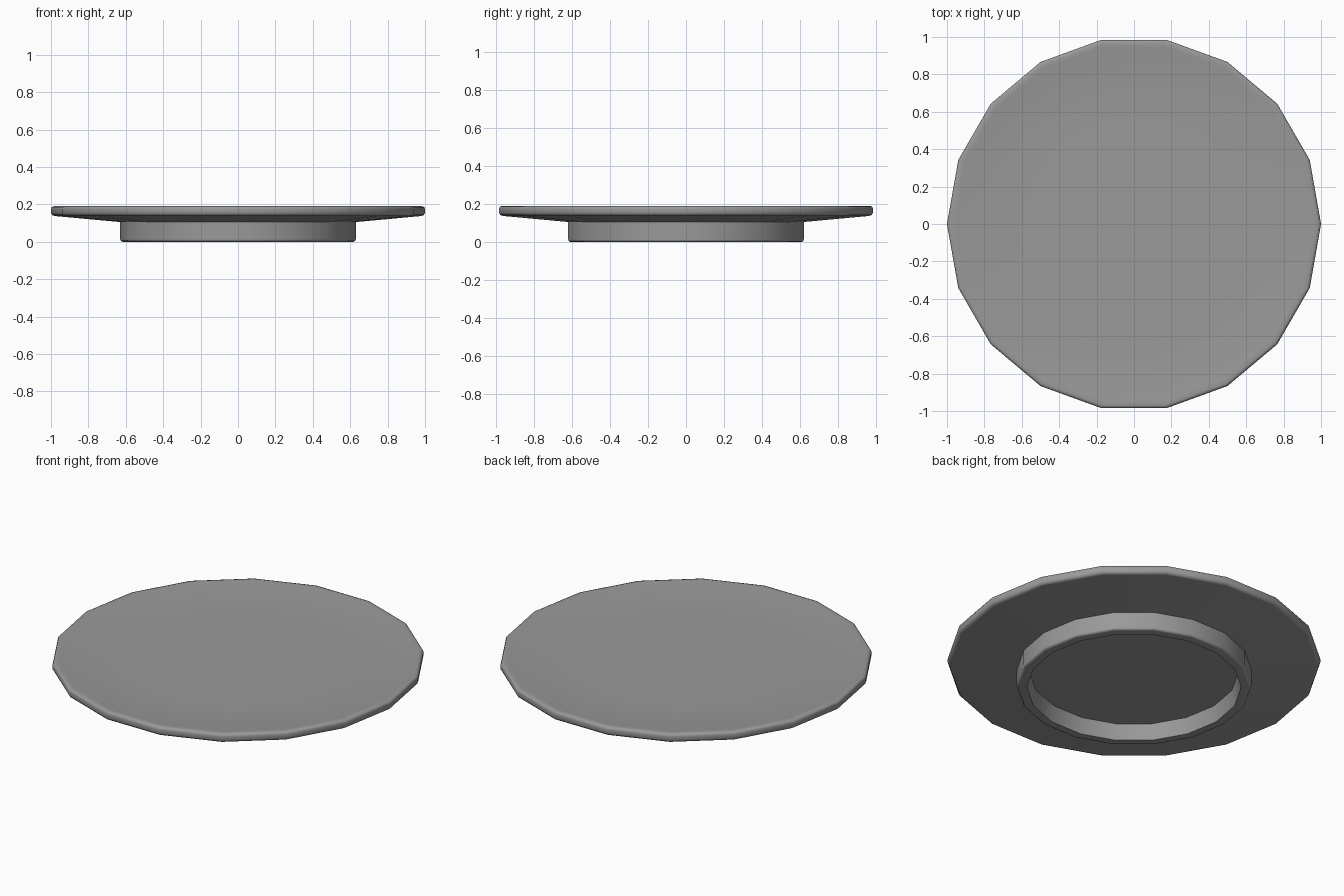
import bpy, bmesh, math

if "Cube" in bpy.data.objects:
    bpy.data.objects.remove(bpy.data.objects["Cube"])

SIDES = 18

grey = bpy.data.materials.new("dark_grey")
grey.diffuse_color = (0.32, 0.32, 0.32, 1)
grey.use_nodes = True
grey.node_tree.nodes["Principled BSDF"].inputs["Base Color"].default_value = grey.diffuse_color


def lathe(name, profile):
    """Turn a (radius, z) profile into a closed ring-by-ring solid, capped at both ends."""
    bm = bmesh.new()
    rings = []
    for r, z in profile:
        rings.append([bm.verts.new((r * math.cos(2 * math.pi * i / SIDES),
                                    r * math.sin(2 * math.pi * i / SIDES), z))
                      for i in range(SIDES)])
    for a, b in zip(rings, rings[1:]):
        for i in range(SIDES):
            j = (i + 1) % SIDES
            bm.faces.new((a[i], a[j], b[j], b[i]))
    bm.faces.new(rings[0])
    bm.faces.new(rings[-1])
    bmesh.ops.recalc_face_normals(bm, faces=bm.faces)
    mesh = bpy.data.meshes.new(name)
    bm.to_mesh(mesh)
    bm.free()
    mesh.materials.append(grey)
    obj = bpy.data.objects.new(name, mesh)
    bpy.context.collection.objects.link(obj)
    bpy.ops.object.select_all(action='DESELECT')
    obj.select_set(True)
    bpy.context.view_layer.objects.active = obj
    bpy.ops.object.shade_smooth_by_angle(angle=math.radians(50))
    # large flat faces keep their true normals, bevels blend between them
    weighted = obj.modifiers.new("weighted_normals", 'WEIGHTED_NORMAL')
    weighted.keep_sharp = True
    weighted.weight = 100
    return obj


lathe("plate_with_foot_ring", [
    # recess ceiling and inside of the foot ring
    (0.56, 0.093), (0.575, 0.0),
    # foot ring bottom and outer wall
    (0.615, 0.0), (0.626, 0.004), (0.63, 0.014), (0.63, 0.106),
    # sloped underside and rounded rim
    (0.98, 0.138), (0.993, 0.143), (1.0, 0.155), (1.0, 0.176),
    (0.995, 0.187), (0.983, 0.191),
    # shallow dished top
    (0.96, 0.19), (0.57, 0.155),
])
